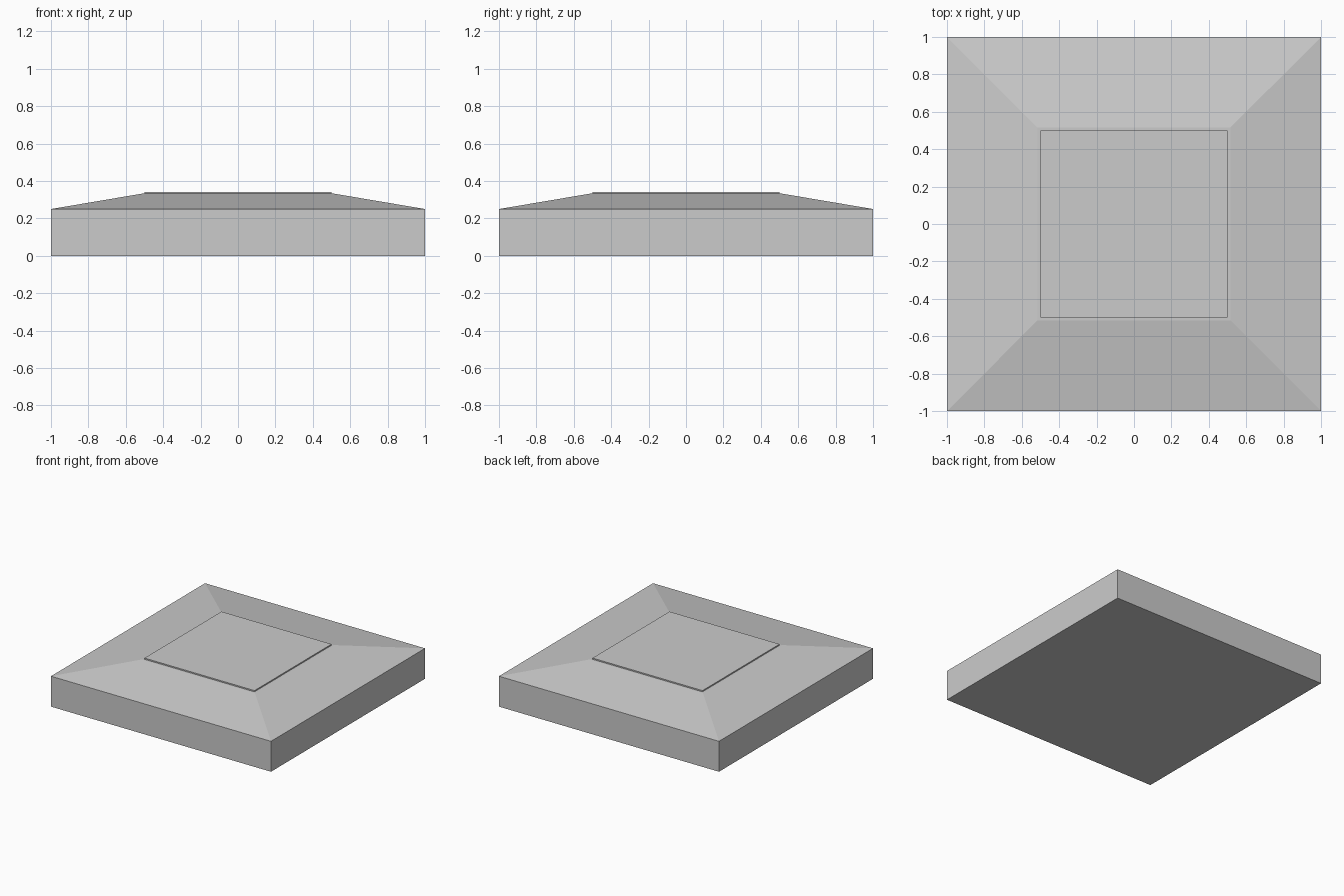
import bpy
import bmesh

if "Cube" in bpy.data.objects:
    bpy.data.objects.remove(bpy.data.objects["Cube"])

stone = bpy.data.materials.new("light_grey")
stone.diffuse_color = (0.6, 0.6, 0.6, 1)
stone.use_nodes = True
stone.node_tree.nodes["Principled BSDF"].inputs["Base Color"].default_value = stone.diffuse_color


def square_stack(name, levels):
    """Closed solid lofted through square sections given as (half width, z)."""
    bm = bmesh.new()
    rings = [[bm.verts.new((sx * h, sy * h, z))
              for sx, sy in ((-1, -1), (1, -1), (1, 1), (-1, 1))]
             for h, z in levels]
    for low, high in zip(rings, rings[1:]):
        for i in range(4):
            j = (i + 1) % 4
            bm.faces.new((low[i], low[j], high[j], high[i]))
    bm.faces.new(rings[0][::-1])
    bm.faces.new(rings[-1])
    mesh = bpy.data.meshes.new(name)
    bm.to_mesh(mesh)
    bm.free()
    mesh.materials.append(stone)
    obj = bpy.data.objects.new(name, mesh)
    bpy.context.collection.objects.link(obj)
    return obj


# Slab with sloping shoulders, a narrow flat ledge and a thin raised centre
square_stack("plinth_slab", [
    (1.0, 0.0), (1.0, 0.25),        # upright sides
    (0.515, 0.332),                 # sloping shoulders
    (0.5, 0.332), (0.5, 0.342),     # ledge and raised centre pad
])
